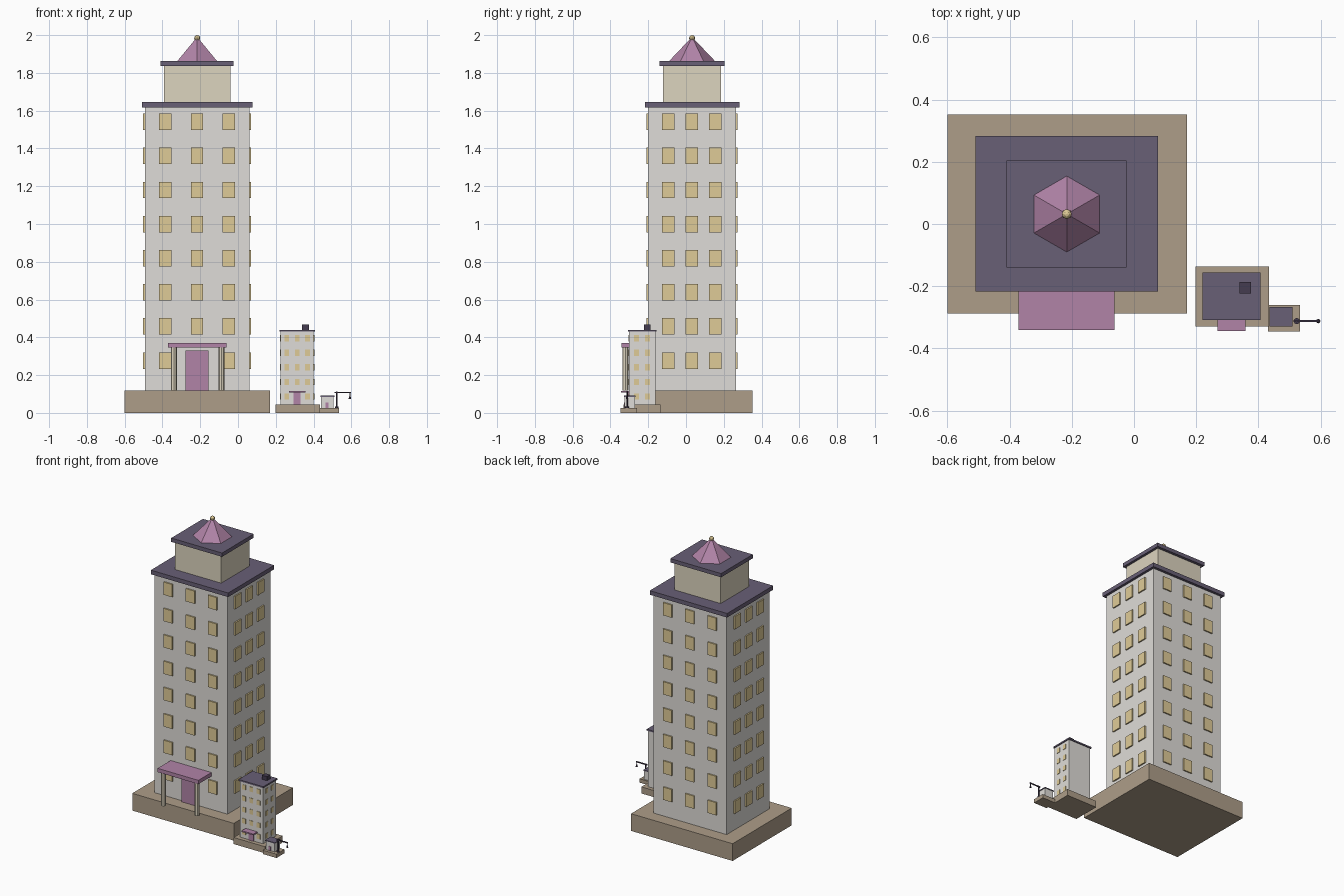
import bpy, math

if "Cube" in bpy.data.objects:
    bpy.data.objects.remove(bpy.data.objects["Cube"])


def material(name, r, g, b):
    m = bpy.data.materials.new(name)
    m.diffuse_color = (r, g, b, 1)
    m.use_nodes = True
    m.node_tree.nodes["Principled BSDF"].inputs["Base Color"].default_value = m.diffuse_color
    return m


STONE = material("stone", 0.42, 0.34, 0.25)
WALL = material("wall", 0.74, 0.72, 0.69)
CREAM = material("cream", 0.72, 0.66, 0.52)
ROOF = material("roof", 0.14, 0.115, 0.18)
PINK = material("pink", 0.44, 0.23, 0.39)
GLASS = material("glass", 0.74, 0.60, 0.31)
DARK = material("dark", 0.06, 0.045, 0.08)


def finish(ob, name, mat):
    ob.name = name
    ob.data.materials.append(mat)
    return ob


def box(name, x0, x1, y0, y1, z0, z1, mat):
    bpy.ops.mesh.primitive_cube_add(size=1, location=((x0 + x1) / 2, (y0 + y1) / 2, (z0 + z1) / 2))
    ob = bpy.context.object
    ob.scale = (x1 - x0, y1 - y0, z1 - z0)
    bpy.ops.object.transform_apply(location=False, rotation=False, scale=True)
    return finish(ob, name, mat)


def post(name, x, y, z0, z1, r, mat, sides=8, r2=None):
    bpy.ops.mesh.primitive_cone_add(vertices=sides, radius1=r, radius2=r if r2 is None else r2,
                                    depth=z1 - z0, location=(x, y, (z0 + z1) / 2))
    return finish(bpy.context.object, name, mat)


def windows(name, side, plane, cols, rows, w, h, d):
    """Grid of panes standing proud of one wall; side is front, back, left or right."""
    for c in cols:
        for z in rows:
            if (side, c, z) == ("front", -0.217, ROWS[0]):
                continue  # the main door stands here
            a, b = c - w / 2, c + w / 2
            p, q = plane - d, plane + d
            if side in ("front", "back"):
                box(name, a, b, p, q, z - h / 2, z + h / 2, GLASS)
            else:
                box(name, p, q, a, b, z - h / 2, z + h / 2, GLASS)


# tall tower: plinth, shaft, setback storey and roof slabs
box("tower_plinth", -0.60, 0.17, -0.288, 0.352, 0, 0.118, STONE)
box("tower_shaft", -0.493, 0.06, -0.2, 0.264, 0.118, 1.617, WALL)
box("tower_cornice", -0.509, 0.077, -0.217, 0.282, 1.617, 1.645, ROOF)
box("upper_storey", -0.393, -0.041, -0.123, 0.185, 1.645, 1.836, CREAM)
box("upper_cornice", -0.409, -0.024, -0.139, 0.204, 1.836, 1.862, ROOF)

# hexagonal spire and finial
spire = post("spire", -0.216, 0.032, 1.862, 1.985, 0.122, PINK, 6, 0.005)
bpy.ops.mesh.primitive_uv_sphere_add(segments=8, ring_count=6, radius=0.016, location=(-0.216, 0.032, 1.984))
finish(bpy.context.object, "finial", GLASS)

# tower windows on all four sides
ROWS = [0.277 + 0.1806 * i for i in range(8)]
XCOLS, YCOLS = (-0.386, -0.217, -0.049), (-0.094, 0.03, 0.154)
for side, plane, cols in (("front", -0.2, XCOLS), ("back", 0.264, XCOLS),
                          ("left", -0.493, YCOLS), ("right", 0.06, YCOLS)):
    windows("tower_window", side, plane, cols, ROWS, 0.066, 0.087, 0.009)

# tower entrance
box("tower_door", -0.277, -0.156, -0.214, -0.19, 0.118, 0.33, PINK)
box("tower_canopy", -0.371, -0.062, -0.341, -0.2, 0.345, 0.371, PINK)
for x in (-0.34, -0.087):
    post("canopy_post", x, -0.321, 0.118, 0.345, 0.016, CREAM)

# small block beside the tower
box("block_plinth", 0.198, 0.434, -0.33, -0.136, 0, 0.045, STONE)
box("block_body", 0.226, 0.401, -0.302, -0.162, 0.045, 0.43, WALL)
box("block_roof", 0.22, 0.407, -0.308, -0.156, 0.43, 0.44, ROOF)
box("block_chimney", 0.339, 0.376, -0.223, -0.187, 0.44, 0.468, DARK)
SMALL_ROWS = [0.087 + 0.077 * i for i in range(5)]
windows("block_window", "front", -0.302, (0.258, 0.368), SMALL_ROWS, 0.025, 0.033, 0.003)
windows("block_window", "front", -0.302, (0.313,), SMALL_ROWS[1:], 0.025, 0.033, 0.003)
for side, plane in (("left", 0.226), ("right", 0.401)):
    windows("block_window", side, plane, (-0.262, -0.204), SMALL_ROWS, 0.025, 0.033, 0.003)
box("block_door", 0.293, 0.332, -0.307, -0.298, 0.045, 0.107, PINK)
box("block_canopy", 0.269, 0.358, -0.344, -0.302, 0.107, 0.116, PINK)

# tiny kiosk
box("kiosk_plinth", 0.431, 0.534, -0.346, -0.26, 0, 0.026, STONE)
box("kiosk_body", 0.44, 0.506, -0.325, -0.27, 0.026, 0.085, WALL)
box("kiosk_roof", 0.436, 0.51, -0.329, -0.267, 0.085, 0.091, ROOF)
box("kiosk_door", 0.462, 0.478, -0.328, -0.322, 0.026, 0.055, PINK)

# street lamp with a hanging head
post("lamp_foot", 0.523, -0.312, 0.026, 0.034, 0.01, DARK)
post("lamp_post", 0.523, -0.312, 0.026, 0.112, 0.004, DARK)
box("lamp_arm", 0.512, 0.597, -0.315, -0.309, 0.104, 0.111, DARK)
post("lamp_hanger", 0.592, -0.312, 0.085, 0.106, 0.003, DARK)
post("lamp_head", 0.592, -0.312, 0.074, 0.087, 0.007, DARK, 8, 0.004)
